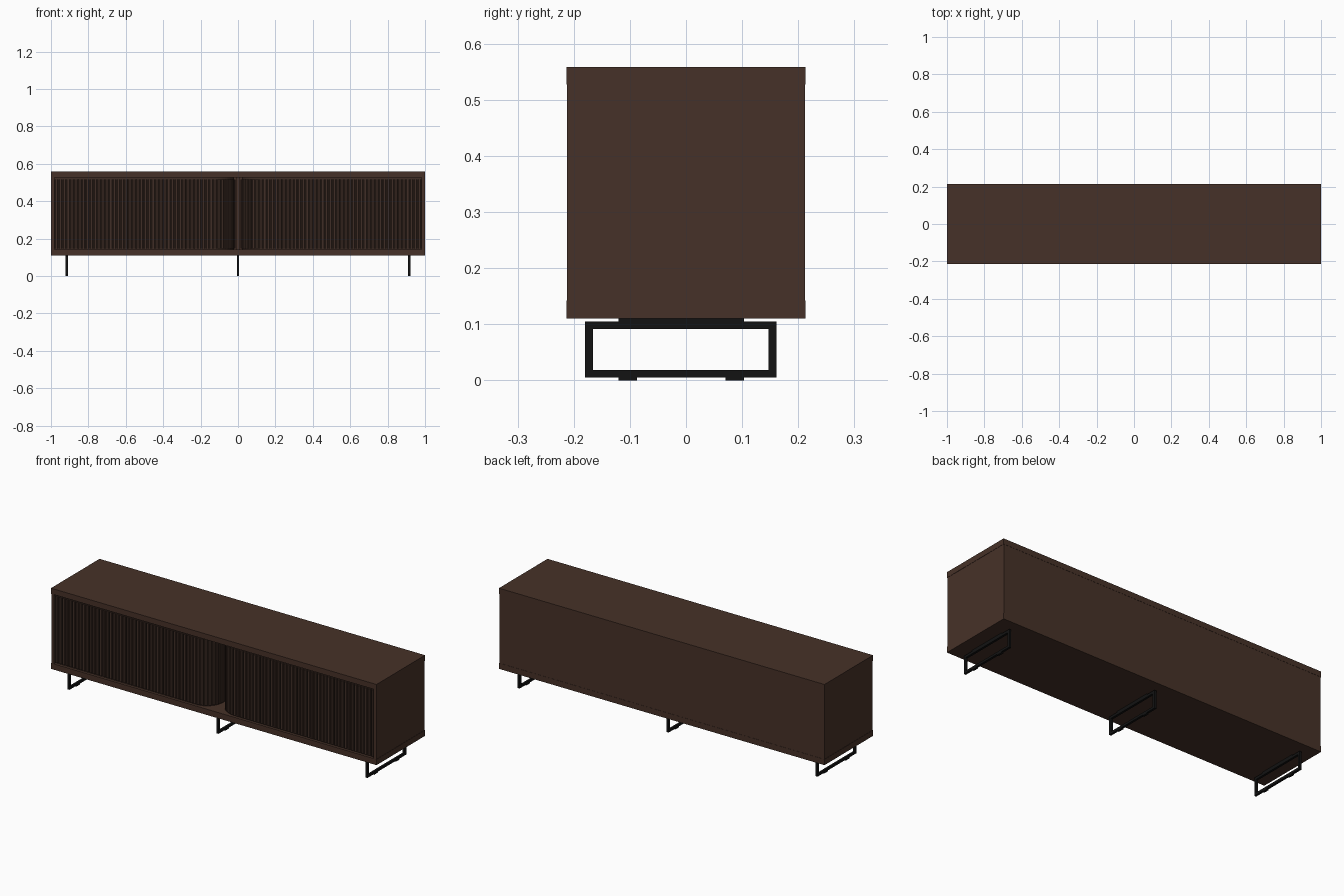
import bpy, bmesh, math
from mathutils import Vector

if "Cube" in bpy.data.objects:
    bpy.data.objects.remove(bpy.data.objects["Cube"])


def material(name, rgb):
    m = bpy.data.materials.new(name)
    m.diffuse_color = (*rgb, 1)
    m.use_nodes = True
    m.node_tree.nodes["Principled BSDF"].inputs["Base Color"].default_value = m.diffuse_color
    return m


WOOD = material("dark walnut", (0.062, 0.031, 0.021))
SLAT = material("slat walnut", (0.050, 0.027, 0.019))
BLACK = material("black metal", (0.006, 0.006, 0.006))


def finish(name, bm, mat):
    bmesh.ops.recalc_face_normals(bm, faces=bm.faces)
    me = bpy.data.meshes.new(name)
    bm.to_mesh(me)
    bm.free()
    me.materials.append(mat)
    ob = bpy.data.objects.new(name, me)
    bpy.context.collection.objects.link(ob)
    return ob


def add_box(bm, x0, x1, y0, y1, z0, z1):
    vs = bmesh.ops.create_cube(bm, size=1)["verts"]
    for v in vs:
        v.co = Vector(((x0 + x1) / 2 + v.co.x * (x1 - x0),
                       (y0 + y1) / 2 + v.co.y * (y1 - y0),
                       (z0 + z1) / 2 + v.co.z * (z1 - z0)))


def box(name, mat, *dims):
    bm = bmesh.new()
    add_box(bm, *dims)
    return finish(name, bm, mat)


def add_prism(bm, pts, z0, z1):
    # upright prism from a plan outline
    low = [bm.verts.new((x, y, z0)) for x, y in pts]
    high = [bm.verts.new((x, y, z1)) for x, y in pts]
    n = len(pts)
    bm.faces.new(low)
    bm.faces.new(high)
    for i in range(n):
        j = (i + 1) % n
        bm.faces.new((low[i], low[j], high[j], high[i]))


# Carcass
D = 0.213
box("top_panel", WOOD, -1, 1, -D, D, 0.527, 0.558)
box("bottom_panel", WOOD, -1, 1, -D, D, 0.11, 0.142)
box("back_panel", WOOD, -0.982, 0.982, 0.197, 0.212, 0.142, 0.527)
for s, side in ((-1, "left"), (1, "right")):
    a, b = sorted((s * 0.982, s * 0.9985))
    box(side + "_side_panel", WOOD, a, b, -0.212, 0.212, 0.142, 0.527)
box("centre_divider", WOOD, -0.008, 0.008, 0.0, 0.197, 0.142, 0.527)

# Door path in plan: straight front, rounded inner corner, then inwards
YF, R, XI = -0.206, 0.105, 0.014
STRAIGHT = 0.98 - XI - R
ARC = R * math.pi / 2
INNER = 0.09


def path(t, off):
    # point at length t along the path, moved inwards by off
    if t <= STRAIGHT:
        return 0.98 - t, YF + off
    if t <= STRAIGHT + ARC:
        a = (t - STRAIGHT) / R
        return (XI + R - (R - off) * math.sin(a),
                YF + R - (R - off) * math.cos(a))
    return XI + off, YF + R + t - STRAIGHT - ARC


# Tambour doors with chamfered slats on a curved backing
total = STRAIGHT + ARC + INNER
count = 54
pitch = total / count
for s, side in ((-1, "left"), (1, "right")):
    bm = bmesh.new()
    for i in range(count):
        t0, t1 = (i + 0.09) * pitch, (i + 0.91) * pitch
        pts = [path(t0, 0.010), path(t0, 0.003), path(t0 + 0.003, 0),
               path(t1 - 0.003, 0), path(t1, 0.003), path(t1, 0.010)]
        add_prism(bm, [(s * x, y) for x, y in pts], 0.148, 0.517)
    finish(side + "_door_slats", bm, SLAT)
    bm = bmesh.new()
    ts = [0, STRAIGHT] + [STRAIGHT + ARC * k / 12 for k in range(1, 13)] + [total]
    pts = [path(t, 0.008) for t in ts] + [path(t, 0.013) for t in reversed(ts)]
    add_prism(bm, [(s * x, y) for x, y in pts], 0.142, 0.527)
    finish(side + "_door_backing", bm, SLAT)

# Metal sled legs with mounting plates and foot pads
for x, side in ((-0.915, "left"), (0, "middle"), (0.915, "right")):
    w = 0.006
    bm = bmesh.new()
    add_box(bm, x - w, x + w, -0.18, 0.161, 0.091, 0.105)
    add_box(bm, x - w, x + w, -0.18, 0.161, 0.005, 0.018)
    add_box(bm, x - w, x + w, -0.18, -0.166, 0.018, 0.091)
    add_box(bm, x - w, x + w, 0.147, 0.161, 0.018, 0.091)
    add_box(bm, x - w, x + w, -0.12, 0.103, 0.105, 0.11)
    finish(side + "_leg_frame", bm, BLACK)
    bm = bmesh.new()
    add_box(bm, x - w, x + w, -0.12, -0.087, 0, 0.006)
    add_box(bm, x - w, x + w, 0.07, 0.103, 0, 0.006)
    finish(side + "_foot_pads", bm, BLACK)
